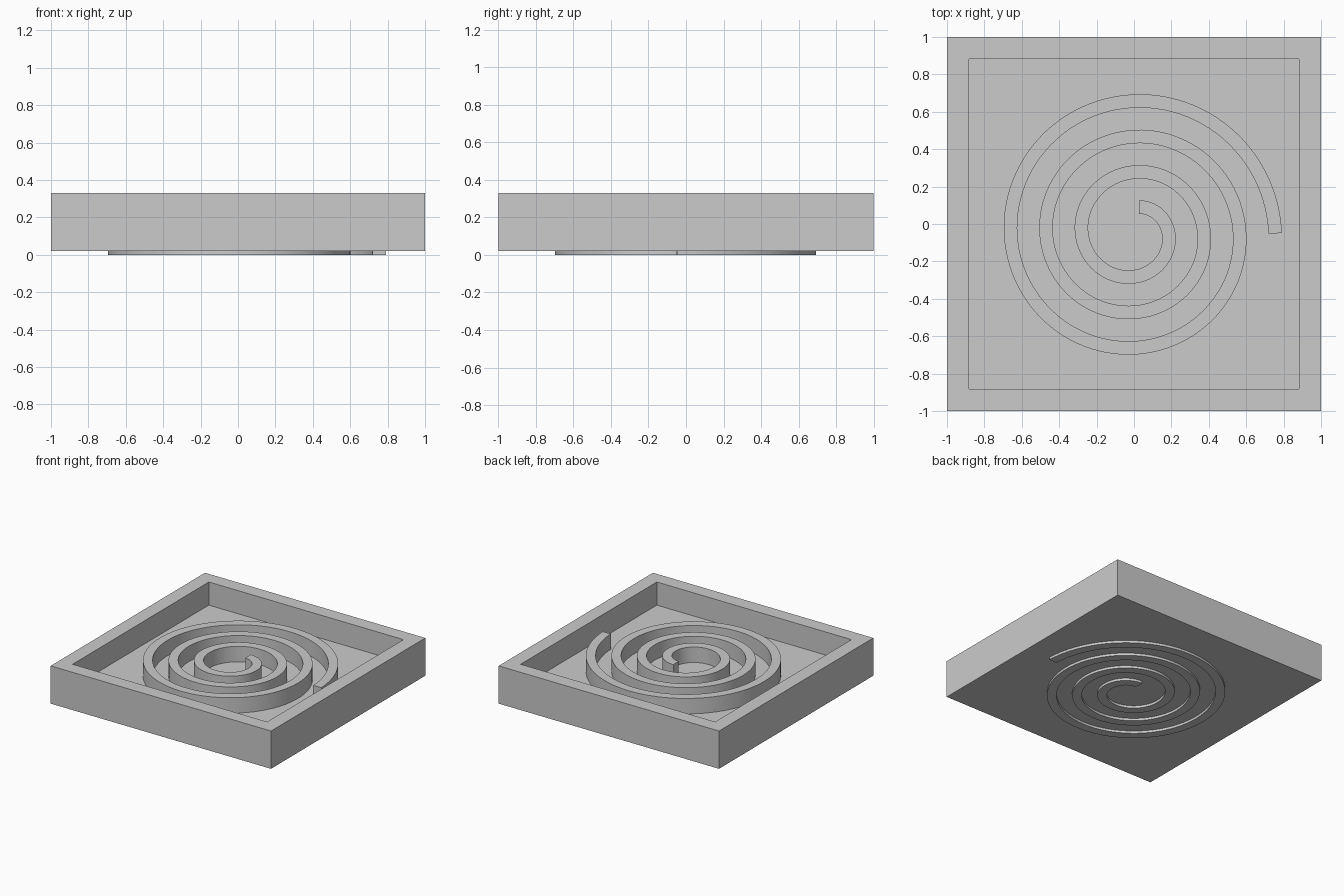
import bpy, bmesh, math

if "Cube" in bpy.data.objects:
    bpy.data.objects.remove(bpy.data.objects["Cube"])

BOTTOM, FLOOR, RIM = 0.02, 0.14, 0.33
SPIRAL_TOP = 0.267


def finish(bm, name):
    bmesh.ops.recalc_face_normals(bm, faces=bm.faces)
    mesh = bpy.data.meshes.new(name)
    bm.to_mesh(mesh)
    bm.free()
    obj = bpy.data.objects.new(name, mesh)
    bpy.context.collection.objects.link(obj)
    return obj


# Square tray: a box with its top inset and pushed down to the floor
bm = bmesh.new()
bmesh.ops.create_cube(bm, size=2)
for v in bm.verts:
    v.co.z = RIM if v.co.z > 0 else BOTTOM
top = max(bm.faces, key=lambda f: f.calc_center_median().z)
bmesh.ops.inset_region(bm, faces=[top], thickness=0.165)
pit = bmesh.ops.extrude_face_region(bm, geom=[top])
for v in [g for g in pit["geom"] if isinstance(g, bmesh.types.BMVert)]:
    v.co.z = FLOOR
if top.is_valid:
    bmesh.ops.delete(bm, geom=[top], context="FACES_ONLY")
finish(bm, "tray")

# Spiral ridge: clockwise constant-pitch spiral, passing through the tray floor
CENTRE_Y, PITCH, HALF = -0.05, 0.19, 0.036
START, TURNS, STEPS = math.radians(79), 3, 320
slope = PITCH / math.tau
sweep = TURNS * math.tau + START

bm = bmesh.new()
sections = []
for i in range(STEPS + 1):
    t = sweep * i / STEPS
    a = START - t
    r = 0.143 + slope * t
    x, y = r * math.cos(a), CENTRE_Y + r * math.sin(a)
    # outward direction square to the path
    n = a - math.atan2(slope, r) + math.pi
    tx = slope * math.cos(a) + r * math.sin(a)
    ty = slope * math.sin(a) - r * math.cos(a)
    length = math.hypot(tx, ty)
    nx, ny = -ty / length, tx / length
    sections.append([bm.verts.new((x + s * HALF * nx, y + s * HALF * ny, z))
                     for s, z in ((-1, 0), (1, 0), (1, SPIRAL_TOP), (-1, SPIRAL_TOP))])
for p, q in zip(sections, sections[1:]):
    for k in range(4):
        j = (k + 1) % 4
        bm.faces.new((p[k], p[j], q[j], q[k]))
bm.faces.new(sections[0])
bm.faces.new(sections[-1][::-1])
ridge = finish(bm, "spiral_ridge")

bpy.ops.object.select_all(action="DESELECT")
ridge.select_set(True)
bpy.context.view_layer.objects.active = ridge
bpy.ops.object.shade_smooth_by_angle(angle=math.radians(30))
